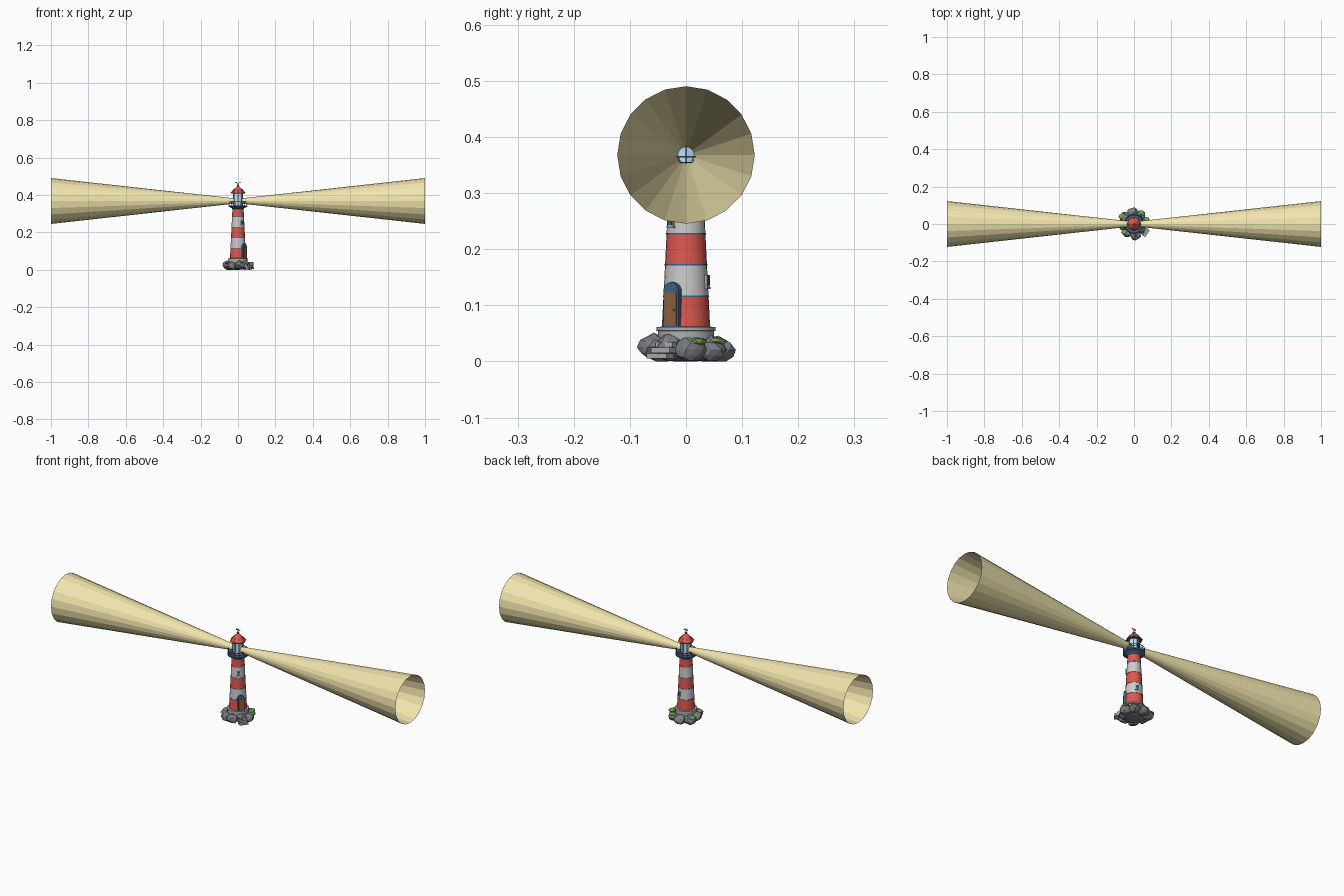
import bpy, bmesh, math, random
from mathutils import Matrix, Vector

if "Cube" in bpy.data.objects:
    bpy.data.objects.remove(bpy.data.objects["Cube"])

random.seed(4)
COL = dict(red=(.72, .10, .08), white=(.72, .72, .70), blue=(.05, .13, .25), stone=(.42, .43, .44),
           rock=(.20, .21, .23), wood=(.30, .13, .05), glass=(.55, .75, .85), moss=(.16, .36, .08),
           beam=(.88, .78, .42), gold=(.7, .5, .12), dark=(.05, .05, .06))
MATS = {}
for key, c in COL.items():
    MATS[key] = bpy.data.materials.new(key)
    MATS[key].diffuse_color = (*c, 1)


def finish(name, bm, col, smooth=False, recalc=True):
    if recalc:
        bmesh.ops.recalc_face_normals(bm, faces=bm.faces)
    me = bpy.data.meshes.new(name)
    bm.to_mesh(me)
    bm.free()
    ob = bpy.data.objects.new(name, me)
    bpy.context.collection.objects.link(ob)
    me.materials.append(MATS[col])
    if smooth:
        bpy.ops.object.select_all(action='DESELECT')
        ob.select_set(True)
        bpy.context.view_layer.objects.active = ob
        bpy.ops.object.shade_smooth_by_angle(angle=math.radians(30))
    return ob


def lathe(name, prof, col, n=24, smooth=True, caps=True, loop=False):
    bm = bmesh.new()
    rings = [[bm.verts.new((r * math.cos(2 * math.pi * i / n), r * math.sin(2 * math.pi * i / n), z))
              for i in range(n)] for r, z in prof]
    pairs = list(zip(rings, rings[1:])) + ([(rings[-1], rings[0])] if loop else [])
    for a, b in pairs:
        for i in range(n):
            j = (i + 1) % n
            bm.faces.new((a[i], a[j], b[j], b[i]))
    if caps and not loop:
        bm.faces.new(rings[0][::-1])
        bm.faces.new(rings[-1])
    return finish(name, bm, col, smooth)


def ring(name, r, z, t, h, col, n=24):
    return lathe(name, [(r - t, z - h), (r + t, z - h), (r + t, z + h), (r - t, z + h)], col, n, loop=True)


def around(deg):
    return Matrix.Rotation(math.radians(deg), 4, 'Z')


def boxes(name, items, col):
    # each item: size, local position (x points outward), angle about the tower, outward lean
    bm = bmesh.new()
    for size, pos, deg, lean in items:
        m = around(deg) @ Matrix.Translation(pos) @ Matrix.Rotation(lean, 4, 'Y') @ Matrix.Diagonal((*size, 1))
        bmesh.ops.create_cube(bm, size=1, matrix=m)
    return finish(name, bm, col)


def arch(name, r, depth, pos, deg, col):
    bm = bmesh.new()
    pts = [(r * math.cos(math.pi * i / 10), r * math.sin(math.pi * i / 10)) for i in range(11)]
    f = bm.faces.new([bm.verts.new((0, y, z)) for y, z in pts])
    ex = bmesh.ops.extrude_face_region(bm, geom=[f])
    bmesh.ops.translate(bm, vec=(depth, 0, 0), verts=[v for v in ex['geom'] if isinstance(v, bmesh.types.BMVert)])
    bmesh.ops.transform(bm, matrix=around(deg) @ Matrix.Translation(pos), verts=bm.verts)
    return finish(name, bm, col)


def radius(z):
    return .043 - (z - .06) * .05


# rocks with moss caps
def rock(name, x, y, z, size, col, jitter, sub=1):
    bm = bmesh.new()
    bmesh.ops.create_icosphere(bm, subdivisions=sub, radius=1)
    spin = around(random.uniform(0, 360))
    for v in bm.verts:
        p = spin @ (v.co * random.uniform(1 - jitter, 1 + jitter))
        v.co = Vector((x + p.x * size[0], y + p.y * size[1], max(0, z + p.z * size[2])))
    finish(name, bm, col)


rock("rock_core", 0, 0, .02, (.065, .065, .022), 'rock', .06, 2)
for i in range(8):
    a = math.radians(i * 45 + 8)
    d = .058 if i != 7 else .046
    s = random.uniform(.024, .031)
    rock(f"rock_{i}", d * math.cos(a), d * math.sin(a), random.uniform(.020, .026),
         (s, s, .023), 'rock', .12, 2)
for i, (x, y) in enumerate([(.040, .056), (-.064, .040), (-.050, -.044), (.005, -.063), (.066, .022)]):
    rock(f"moss_{i}", x, y, .036, (.018, .016, .007), 'moss', .1, 2)

# stone plinth
lathe("plinth", [(.050, .025), (.050, .054), (.053, .055), (.053, .061), (.044, .062)], 'stone')

# striped tower and band trims
for i in range(5):
    z0, z1 = .06 + i * .056, .06 + (i + 1) * .056
    lathe(f"tower_band_{i}", [(radius(z0), z0), (radius(z1), z1)], 'white' if i % 2 else 'red')
    if i:
        ring(f"band_trim_{i}", radius(z0), z0, .001, .0013, 'blue')

# door, arch and steps
D = -36
boxes("door_frame", [((.012, .033, .064), (.040, 0, .093), D, 0)], 'blue')
boxes("door_panel", [((.003, .025, .058), (.0465, 0, .094), D, 0)], 'wood')
boxes("door_handle", [((.003, .003, .004), (.049, .008, .092), D, 0)], 'gold')
arch("door_arch", .0165, .012, (.034, 0, .125), D, 'blue')
boxes("steps", [((.022, .038 + .003 * i, .009), (.056 + .011 * i, 0, .030 - .010 * i), D, 0)
                for i in range(3)], 'stone')

# windows
for i, (deg, z) in enumerate([(70, .144), (-50, .252)]):
    r = radius(z)
    boxes(f"window_frame_{i}", [((.007, .015, .023), (r, 0, z - .001), deg, 0),
                                ((.009, .018, .003), (r, 0, z - .013), deg, 0)], 'stone')
    boxes(f"window_pane_{i}", [((.002, .010, .018), (r + .0035, 0, z), deg, 0)], 'blue')

# gallery with railing
lathe("gallery_deck", [(.029, .324), (.034, .330), (.048, .337), (.051, .338), (.051, .345), (.024, .345)], 'blue')
ring("rail_top", .048, .365, .0014, .0014, 'blue')
ring("rail_middle", .048, .355, .0009, .0009, 'blue')
boxes("rail_posts", [((.002, .002, .022), (.048, 0, .355), i * 30 + 15, 0) for i in range(12)], 'blue')

# lantern room
lathe("lantern_base", [(.028, .344), (.028, .351), (.025, .352)], 'white', 8, False)
lathe("lantern_glass", [(.0245, .350), (.0245, .412)], 'glass', 8, False)
boxes("lantern_bars", [((.003, .003, .062), (.0245, 0, .381), i * 45, 0) for i in range(8)], 'blue')

# roof, finial and weather vane
ring("roof_eave", .031, .410, .007, .002, 'blue', 8)
lathe("roof", [(.038, .411), (.022, .431), (.005, .448)], 'red', 8, False)
boxes("roof_ribs", [((.0275, .0018, .0022), (.0302, 0, .4212), i * 45, math.radians(51)) for i in range(8)], 'red')
lathe("finial", [(.002, .446), (.006, .449), (.006, .452), (.0015, .455), (.0012, .472)], 'dark', 10)
boxes("weather_vane", [((.022, .0016, .0016), (0, 0, .467), 0, 0),
                       ((.007, .0014, .006), (-.009, 0, .467), 0, 0),
                       ((.005, .0014, .005), (.010, 0, .467), 0, math.pi / 4)], 'dark')

# open light beams
for side, name in ((1, "beam_right"), (-1, "beam_left")):
    ob = lathe(name, [(.0145, .022), (.1225, 1)], 'beam', 20, False, False)
    ob.data.transform(Matrix.Translation((0, 0, .368)) @ Matrix.Rotation(side * math.pi / 2, 4, 'Y'))

for m in bpy.data.materials:
    if m.users and not m.is_grease_pencil:
        m.use_nodes = True
        m.node_tree.nodes["Principled BSDF"].inputs["Base Color"].default_value = m.diffuse_color
